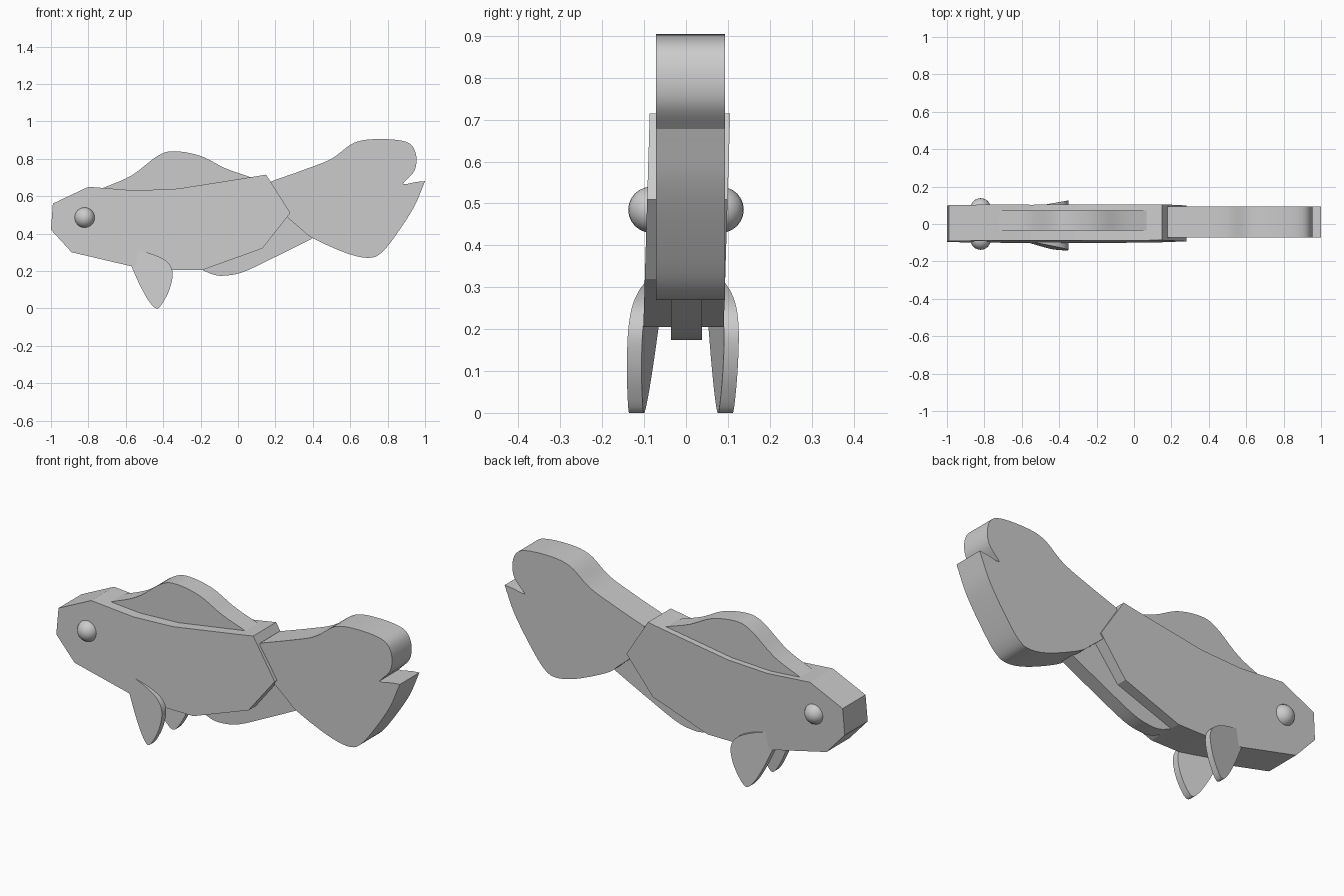
import bpy
import bmesh
from mathutils import Vector

if "Cube" in bpy.data.objects:
    bpy.data.objects.remove(bpy.data.objects["Cube"])


def smooth_path(points, steps=5):
    """Catmull-Rom path through (x, z) points, with open ends."""
    p = [Vector(q) for q in points]
    p = [2 * p[0] - p[1]] + p + [2 * p[-1] - p[-2]]
    out = []
    for a, b, c, d in zip(p, p[1:], p[2:], p[3:]):
        for i in range(steps):
            t = i / steps
            out.append(0.5 * (2 * b + (c - a) * t + (2 * a - 5 * b + 4 * c - d) * t * t
                              + (3 * b - a - 3 * c + d) * t ** 3))
    return out + [p[-2]]


def plate(name, outline, y_front, y_back):
    """Extruded side profile; y_front and y_back are functions of (x, z)."""
    bm = bmesh.new()
    front = [bm.verts.new((x, y_front(x, z), z)) for x, z in outline]
    back = [bm.verts.new((x, y_back(x, z), z)) for x, z in outline]
    bm.faces.new(front)
    bm.faces.new(back[::-1])
    n = len(front)
    for i in range(n):
        j = (i + 1) % n
        bm.faces.new((front[i], back[i], back[j], front[j]))
    bmesh.ops.recalc_face_normals(bm, faces=bm.faces)
    mesh = bpy.data.meshes.new(name)
    bm.to_mesh(mesh)
    bm.free()
    obj = bpy.data.objects.new(name, mesh)
    bpy.context.collection.objects.link(obj)
    bpy.context.view_layer.objects.active = obj
    bpy.ops.object.select_all(action='DESELECT')
    obj.select_set(True)
    bpy.ops.object.shade_smooth_by_angle(angle=0.5)
    return obj


def lean(z):
    """Slight sideways lean of the whole fish."""
    return -0.012 + 0.03 * z


# Body: faceted slab
body = [(-1.0, 0.42), (-0.89, 0.30), (-0.57, 0.225), (-0.35, 0.205), (-0.19, 0.205),
        (0.13, 0.32), (0.28, 0.51), (0.15, 0.715), (0.06, 0.70), (-0.32, 0.64),
        (-0.55, 0.63), (-0.80, 0.65), (-0.99, 0.56)]
obj = plate("body", body, lambda x, z: lean(z) - 0.096, lambda x, z: lean(z) + 0.096)
obj.data.shade_flat()

# Tail: two lobes with a sharp notch
tail = (smooth_path([(0.18, 0.68), (0.35, 0.74), (0.50, 0.80), (0.62, 0.885), (0.75, 0.905),
                     (0.90, 0.89), (0.95, 0.83), (0.945, 0.74), (0.88, 0.665)])
        + smooth_path([(0.90, 0.664), (0.95, 0.675), (1.0, 0.68)])
        + smooth_path([(0.99, 0.655), (0.94, 0.54), (0.85, 0.40), (0.77, 0.30), (0.70, 0.27),
                       (0.58, 0.295), (0.40, 0.375), (0.33, 0.43), (0.26, 0.49)])
        + [Vector((0.18, 0.54))])
plate("tail_fin", tail, lambda x, z: -0.072, lambda x, z: 0.093)

# Dorsal fin, rooted inside the back
dorsal = smooth_path([(-0.73, 0.64), (-0.57, 0.71), (-0.43, 0.815), (-0.34, 0.84),
                      (-0.20, 0.815), (-0.07, 0.75), (0.07, 0.70)]) + \
    [Vector(q) for q in [(-0.05, 0.62), (-0.32, 0.58), (-0.6, 0.59)]]
plate("dorsal_fin", dorsal, lambda x, z: -0.035, lambda x, z: 0.072)

# Belly fin, running back beneath the tail root
belly = smooth_path([(-0.19, 0.205), (-0.13, 0.18), (-0.07, 0.175), (0.03, 0.195),
                     (0.20, 0.275), (0.40, 0.375)]) + \
    [Vector(q) for q in [(0.33, 0.43), (0.26, 0.49), (0.10, 0.40)]]
plate("belly_fin", belly, lambda x, z: -0.036, lambda x, z: 0.038)

# Side fins, flaring away from the body
side_fin = smooth_path([(-0.60, 0.325), (-0.54, 0.312), (-0.45, 0.287), (-0.38, 0.25),
                        (-0.35, 0.195), (-0.36, 0.12), (-0.39, 0.05), (-0.43, 0.0),
                        (-0.47, 0.03), (-0.52, 0.115), (-0.57, 0.225)])
for name, s in (("side_fin_front", -1), ("side_fin_back", 1)):
    def outer(x, z, s=s):
        return lean(z) + s * (0.124 + 0.177 * (x + 0.43) - 0.031 * z)
    plate(name, side_fin, outer, lambda x, z, s=s: outer(x, z) - s * 0.035)

# Eyes
for name, s in (("eye_front", -1), ("eye_back", 1)):
    bpy.ops.mesh.primitive_uv_sphere_add(segments=24, ring_count=12, radius=0.055,
                                         location=(-0.82, s * 0.083, 0.485))
    eye = bpy.context.object
    eye.name = name
    bpy.ops.object.shade_smooth_by_angle()
